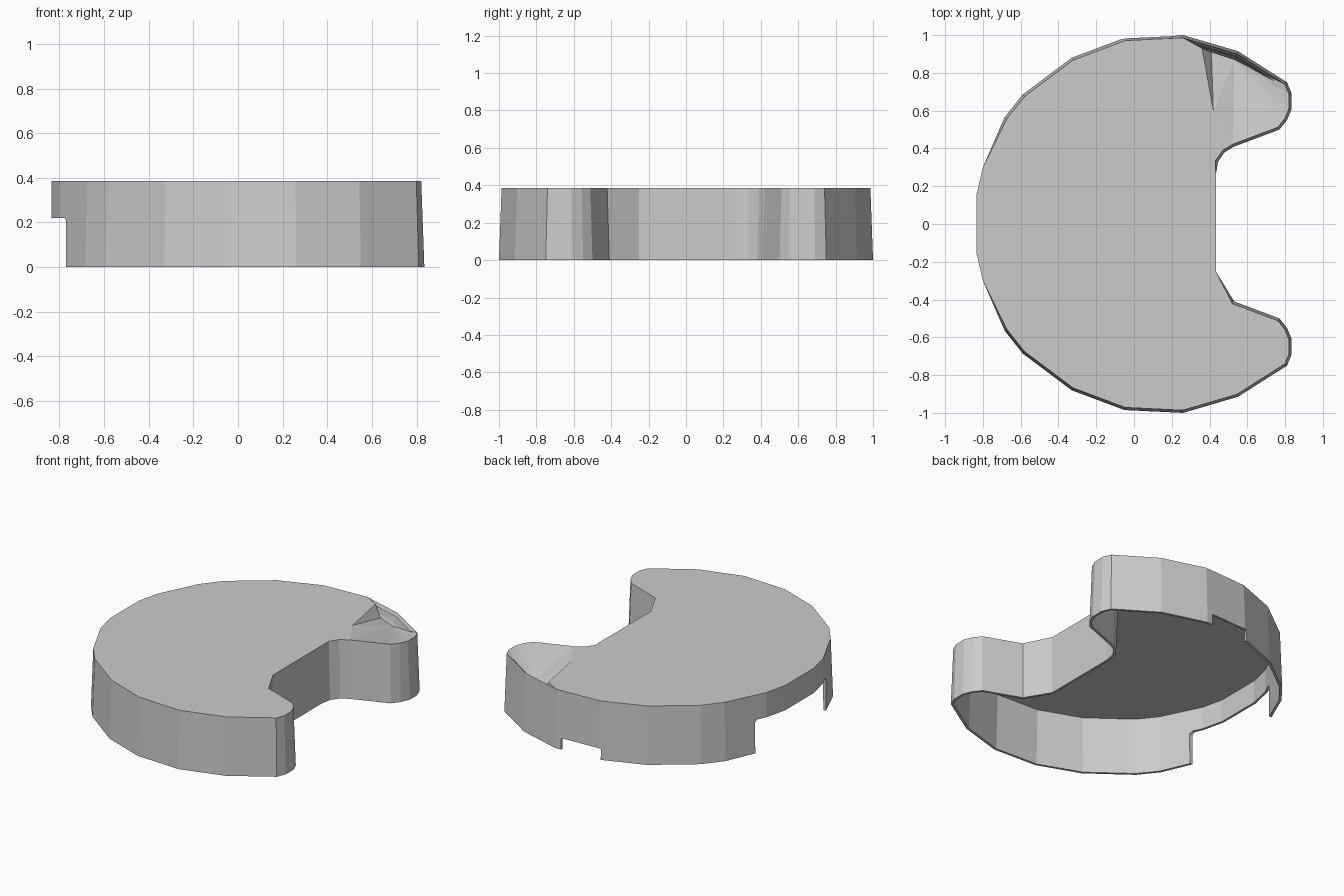
import bpy, bmesh
from mathutils import Vector

if "Cube" in bpy.data.objects:
    bpy.data.objects.remove(bpy.data.objects["Cube"])

H = 0.385
DRAFT = 0.014
WALL = 0.016

# Half outline (y positive) from prong tip round to the far side
half = [(0.77, 0.50), (0.81, 0.55), (0.835, 0.61), (0.835, 0.69), (0.81, 0.75),
        (0.55, 0.915), (0.26, 1.0), (-0.05, 0.985), (-0.33, 0.88), (-0.59, 0.685),
        (-0.685, 0.565), (-0.80, 0.30), (-0.835, 0.15)]
upper_corner = [(0.433, 0.26), (0.445, 0.33), (0.48, 0.38), (0.53, 0.41)]
lower_corner = [(0.53, -0.41), (0.433, -0.25)]
outline = [Vector(p) for p in
           upper_corner + half + [(x, -y) for x, y in reversed(half)] + lower_corner]


def inset(pts, d):
    """Move every side of a counter-clockwise outline inward by d."""
    out = []
    for i, p in enumerate(pts):
        a = (p - pts[i - 1]).normalized()
        b = (pts[(i + 1) % len(pts)] - p).normalized()
        na, nb = Vector((-a.y, a.x)), Vector((-b.y, b.x))
        out.append(p + (na + nb) * d / (1 + na.dot(nb)))
    return out


def drafted(pts):
    """Lean the walls in, except the far side and the straight wall between the prongs."""
    def upright(p):
        return p.x < -0.75 or (0 < p.x < 0.45 and abs(p.y) < 0.3)
    return [p if upright(p) else q for p, q in zip(pts, inset(pts, DRAFT))]


def make_object(name, bm):
    bmesh.ops.recalc_face_normals(bm, faces=bm.faces)
    me = bpy.data.meshes.new(name)
    bm.to_mesh(me)
    bm.free()
    ob = bpy.data.objects.new(name, me)
    bpy.context.collection.objects.link(ob)
    return ob


def lid(bm, ring, z):
    """Flat lid with a sunken pocket in the upper prong."""
    left, mid = bm.verts.new((0.36, 0.93, z)), bm.verts.new((0.42, 0.60, z))
    low_a, low_b = bm.verts.new((0.41, 0.91, z - 0.07)), bm.verts.new((0.53, 0.87, z - 0.08))
    bm.faces.new((left, mid, low_a))
    bm.faces.new((low_a, mid, low_b))
    bm.faces.new((mid, ring[3], low_b))
    for i in range(3, 9):
        bm.faces.new((ring[i], ring[i + 1], low_b))
    bm.faces.new((ring[9], low_a, low_b))
    bm.faces.new((ring[9], ring[10], low_a))
    bm.faces.new((ring[10], left, low_a))
    flat = bm.faces.new([ring[3], mid, left] + ring[10:] + ring[:3])
    bmesh.ops.triangulate(bm, faces=[flat])


# Drafted shell: outer skin, bottom rim and inner skin
bm = bmesh.new()


def ring(pts, z):
    return [bm.verts.new((p.x, p.y, z)) for p in pts]


inner = inset(outline, WALL)
top = drafted(outline)
rings = [ring(top, H), ring(outline, 0), ring(inner, 0), ring(inset(top, WALL), H - WALL)]
n = len(outline)
for r, s in zip(rings, rings[1:]):
    for i in range(n):
        j = (i + 1) % n
        bm.faces.new((r[i], r[j], s[j], s[i]))
lid(bm, rings[0], H)
lid(bm, rings[3], H - WALL)
cover = make_object("cover_shell", bm)


def notch(name, lo, hi, depth, height, axis, c):
    """Chamfered cutter with its profile along one axis, spanning depth on the other."""
    prof = [(lo, -0.1), (hi, -0.1), (hi, height - c), (hi - c, height),
            (lo + c, height), (lo, height - c)]
    bm = bmesh.new()
    ends = []
    for d in depth:
        ends.append([bm.verts.new((u, d, z) if axis == 'x' else (d, u, z)) for u, z in prof])
    for e in ends:
        bm.faces.new(e)
    for i in range(6):
        j = (i + 1) % 6
        bm.faces.new((ends[0][i], ends[0][j], ends[1][j], ends[1][i]))
    cutter = make_object(name, bm)
    cutter.hide_render = True
    cutter.hide_set(True)
    m = cover.modifiers.new(name, 'BOOLEAN')
    m.operation = 'DIFFERENCE'
    m.solver = 'EXACT'
    m.object = cutter
    return cutter


# Wide opening on the round side and a small one at the back
cutters = [notch("wide_notch_cutter", -0.37, 0.37, (-1.0, -0.6), 0.22, 'y', 0.015),
           notch("small_notch_cutter", -0.06, 0.22, (0.85, 1.1), 0.075, 'x', 0.005)]

# Bake the cuts and drop the cutters
bpy.context.view_layer.update()
dg = bpy.context.evaluated_depsgraph_get()
baked = bpy.data.meshes.new_from_object(cover.evaluated_get(dg))
cover.modifiers.clear()
cover.data = baked
for c in cutters:
    bpy.data.objects.remove(c)
